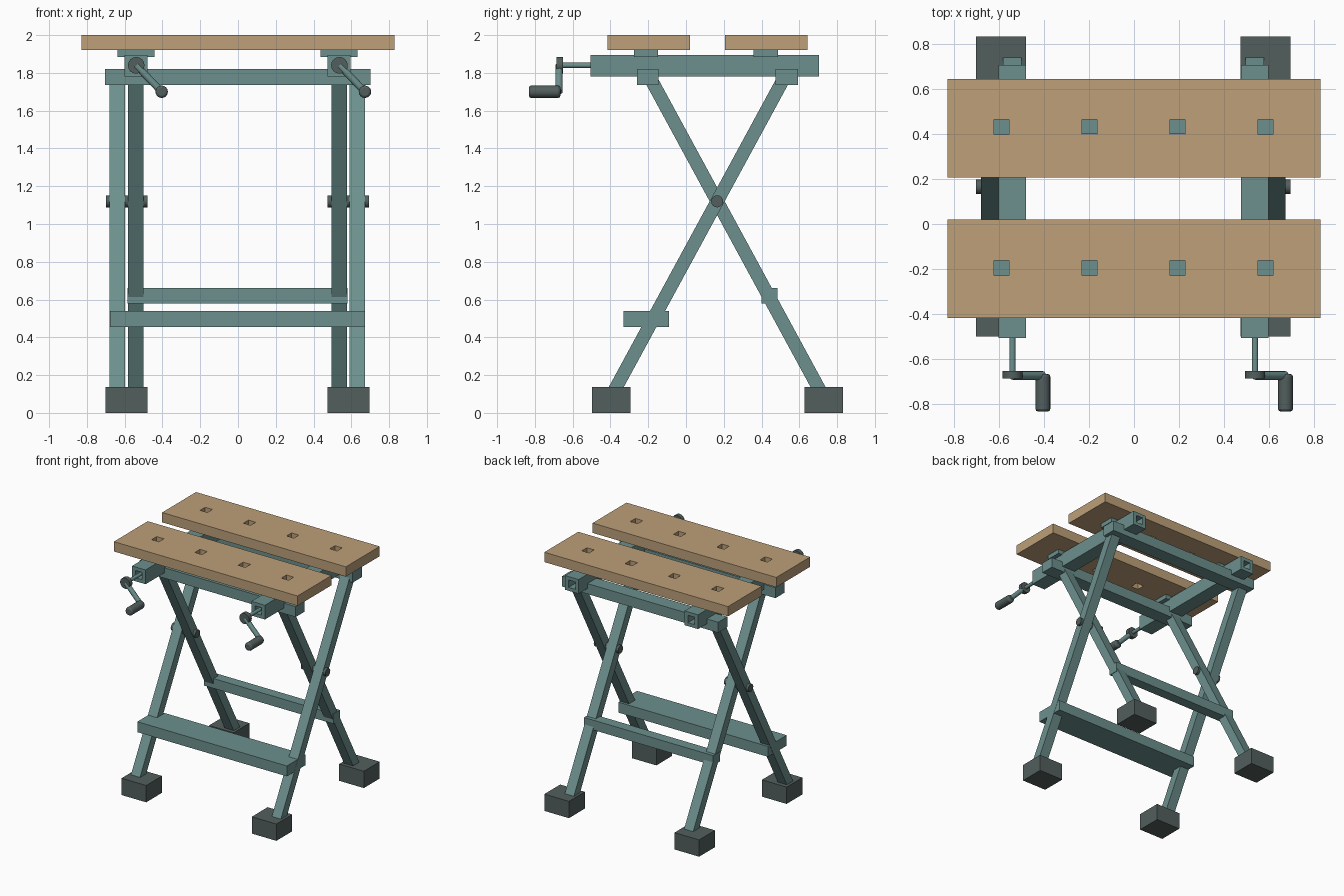
import bpy
import bmesh
from math import atan2, pi
from mathutils import Vector

if "Cube" in bpy.data.objects:
    bpy.data.objects.remove(bpy.data.objects["Cube"])


def material(name, rgb):
    m = bpy.data.materials.new(name)
    m.use_nodes = True
    m.diffuse_color = (*rgb, 1)
    m.node_tree.nodes["Principled BSDF"].inputs["Base Color"].default_value = (*rgb, 1)
    return m


wood = material("wood", (0.51, 0.35, 0.19))
steel = material("teal steel", (0.15, 0.28, 0.27))
rubber = material("dark rubber", (0.085, 0.115, 0.11))


def add(name, bm, mat):
    mesh = bpy.data.meshes.new(name)
    bm.to_mesh(mesh)
    bm.free()
    mesh.materials.append(mat)
    ob = bpy.data.objects.new(name, mesh)
    bpy.context.collection.objects.link(ob)
    return ob


def box(name, mat, xr, yr, zr):
    """Box given by its extent along each axis."""
    bm = bmesh.new()
    bmesh.ops.create_cube(bm, size=1)
    size = [b - a for a, b in (xr, yr, zr)]
    bmesh.ops.scale(bm, vec=size, verts=bm.verts)
    ob = add(name, bm, mat)
    ob.location = [(a + b) / 2 for a, b in (xr, yr, zr)]
    return ob


def rod(name, mat, start, end, radius, bevel=0):
    """Cylinder between two points."""
    start, end = Vector(start), Vector(end)
    bm = bmesh.new()
    bmesh.ops.create_cone(bm, cap_ends=True, segments=16, radius1=radius,
                          radius2=radius, depth=(end - start).length)
    ob = add(name, bm, mat)
    ob.location = (start + end) / 2
    ob.rotation_euler = (end - start).to_track_quat("Z", "Y").to_euler()
    if bevel:
        mod = ob.modifiers.new("rounded ends", "BEVEL")
        mod.width, mod.segments = bevel, 2
    bpy.ops.object.select_all(action="DESELECT")
    bpy.context.view_layer.objects.active = ob
    ob.select_set(True)
    bpy.ops.object.shade_smooth_by_angle()
    return ob


def pierced(name, mat, centre, width, height, thickness, hole, hole_xs, hole_y=0):
    """Flat plate with a row of square holes, thickened both ways."""
    xs = [-width / 2] + [x + s * hole / 2 for x in hole_xs for s in (-1, 1)] + [width / 2]
    ys = [-height / 2, hole_y - hole / 2, hole_y + hole / 2, height / 2]
    bm = bmesh.new()
    grid = [[bm.verts.new((x, y, 0)) for y in ys] for x in xs]
    for i in range(len(xs) - 1):
        for j in range(3):
            if not (j == 1 and i % 2):
                bm.faces.new((grid[i][j], grid[i + 1][j],
                              grid[i + 1][j + 1], grid[i][j + 1]))
    ob = add(name, bm, mat)
    ob.location = centre
    mod = ob.modifiers.new("thickness", "SOLIDIFY")
    mod.thickness, mod.offset = thickness, 0
    return ob


def leg(name, x, y_low, y_high, z_low, z_high):
    """Slanted square bar in the side plane."""
    dy, dz = y_high - y_low, z_high - z_low
    half = Vector((dy, dz)).length / 2
    ob = box(name, steel, (x - 0.041, x + 0.041), (-0.035, 0.035), (-half, half))
    ob.location = (x, (y_low + y_high) / 2, (z_low + z_high) / 2)
    ob.rotation_euler.x = -atan2(dy, dz)


# Worktop boards with peg holes
hole_xs = [-0.587, -0.197, 0.193, 0.583]
for side, y, hole_y in (("front", -0.198, 0.003), ("rear", 0.424, 0.006)):
    pierced(side + "_board", wood, (0, y, 1.96), 1.656, 0.436, 0.08, 0.066, hole_xs, hole_y)

# Crossbars joining the leg pairs
box("front_top_crossbar", steel, (-0.705, 0.702), (-0.26, -0.145), (1.735, 1.82))
box("rear_top_crossbar", steel, (-0.705, 0.702), (0.475, 0.592), (1.735, 1.82))
box("front_step", steel, (-0.677, 0.672), (-0.33, -0.09), (0.455, 0.54))
box("rear_lower_crossbar", steel, (-0.585, 0.58), (0.40, 0.485), (0.58, 0.66))

for side, s in (("right", -1), ("left", 1)):
    x = s * 0.538 - 0.003

    # Hollow guide beam and the jaw plates sliding on it
    beam = pierced(side + "_guide_beam", steel, (x, 0.1, 1.838), 0.122, 0.116, 1.21, 0.06, [0])
    beam.rotation_euler.x = pi / 2
    for part, y in (("front", -0.212), ("rear", 0.422)):
        box(f"{side}_{part}_jaw_plate", steel, (x - 0.098, x + 0.098),
            (y - 0.064, y + 0.064), (1.885, 1.921))

    # Crossed legs, pivot and feet
    leg(side + "_outer_leg", s * 0.635 - 0.003, -0.40, 0.525, 0.08, 1.783)
    leg(side + "_inner_leg", x, 0.73, -0.195, 0.08, 1.783)
    px = s * 0.587 - 0.003
    rod(side + "_pivot", rubber, (px - 0.11, 0.165, 1.12), (px + 0.11, 0.165, 1.12), 0.032)
    for part, y in (("front", -0.396), ("rear", 0.73)):
        box(f"{side}_{part}_foot", rubber, (px - 0.111, px + 0.111),
            (y - 0.102, y + 0.102), (0, 0.137))

    # Crank: screw, hub, arm and grip
    hx, gx, gz = x + 0.002, x + 0.137, 1.70
    rod(side + "_screw", steel, (hx, 0.3, 1.84), (hx, -0.67, 1.84), 0.014)
    rod(side + "_crank_hub", rubber, (hx, -0.652, 1.84), (hx, -0.686, 1.84), 0.044)
    rod(side + "_crank_arm", steel, (hx, -0.672, 1.84), (gx, -0.672, gz), 0.019)
    rod(side + "_crank_grip", rubber, (gx, -0.665, gz), (gx, -0.832, gz), 0.033, 0.012)
